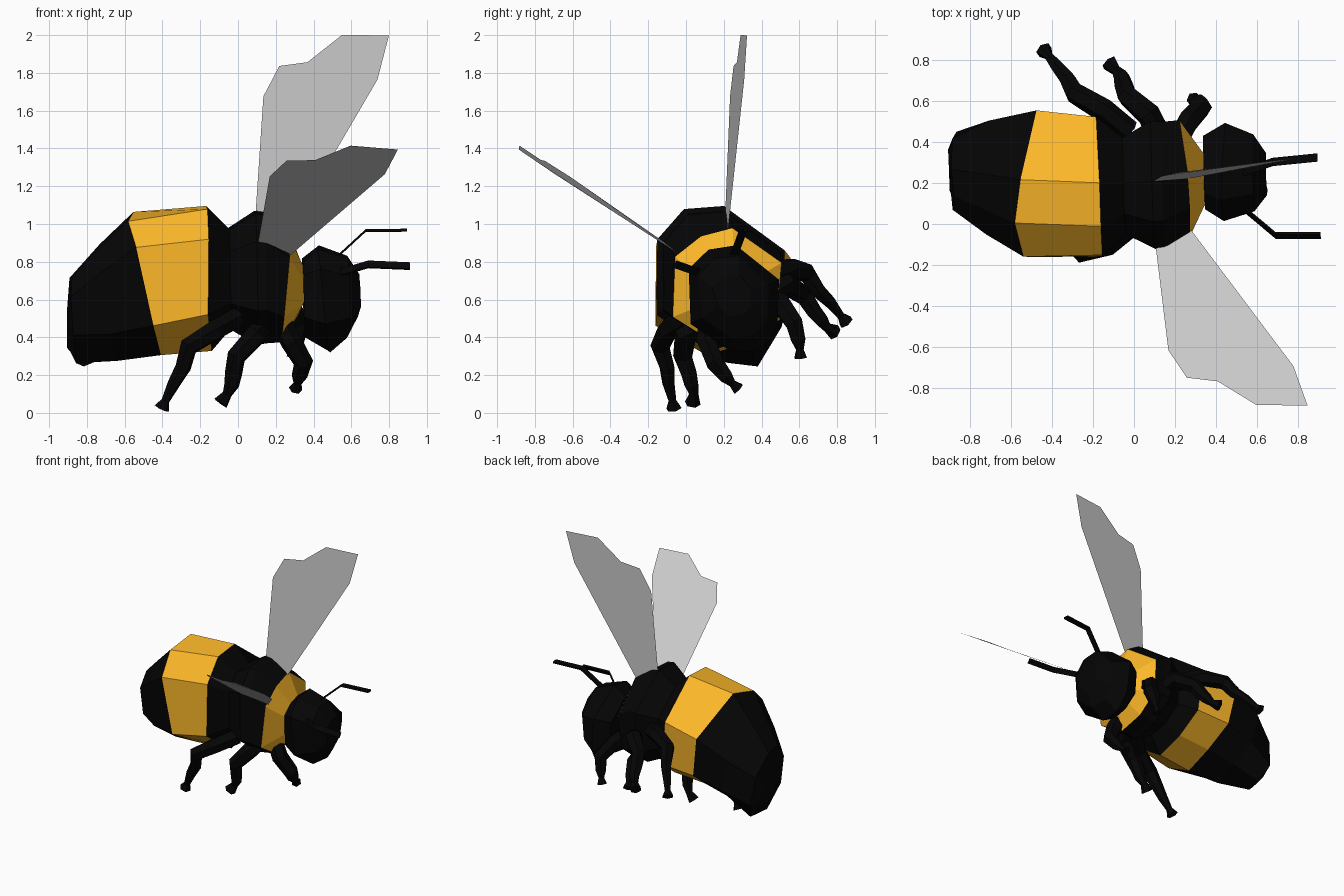
import bpy, bmesh
from mathutils import Matrix, Vector

if "Cube" in bpy.data.objects:
    bpy.data.objects.remove(bpy.data.objects["Cube"])

# Body frame: forward, sideways, up (the insect is rolled towards the viewer)
side = Vector((-0.035, 0.894, 0.4465)).normalized()
up = Vector((0, -0.447, 0.894)).normalized()
fwd = side.cross(up).normalized()
side = up.cross(fwd)
FRAME = Matrix((fwd, side, up)).transposed().to_4x4()
FRAME.translation = side * 0.478


def material(name, rgb):
    m = bpy.data.materials.new(name)
    m.diffuse_color = (*rgb, 1)
    m.use_nodes = True
    m.node_tree.nodes["Principled BSDF"].inputs["Base Color"].default_value = m.diffuse_color
    return m


BLACK = material("black", (0.0015, 0.0015, 0.0015))
YELLOW = material("yellow", (0.98, 0.48, 0.022))
GREY = material("wing_grey", (0.55, 0.55, 0.55))


def finish(name, bm, mat):
    bmesh.ops.recalc_face_normals(bm, faces=bm.faces)
    me = bpy.data.meshes.new(name)
    bm.to_mesh(me)
    bm.free()
    me.transform(FRAME)
    me.materials.append(mat)
    ob = bpy.data.objects.new(name, me)
    bpy.context.collection.objects.link(ob)
    return ob


def loft(name, rings, mat):
    """Skin a list of closed rings and cap both ends."""
    bm = bmesh.new()
    loops = [[bm.verts.new(p) for p in r] for r in rings]
    n = len(loops[0])
    for r, s in zip(loops, loops[1:]):
        for i in range(n):
            j = (i + 1) % n
            bm.faces.new((r[i], r[j], s[j], s[i]))
    bm.faces.new(loops[0])
    bm.faces.new(loops[-1])
    return finish(name, bm, mat)


def octagon(half):
    """Mirror a 5-point half section (ridge to belly) into an 8-sided ring."""
    return half + [(a, -b, c) for a, b, c in half[3:0:-1]]


WIDE = [(0, .97), (.197, .89), (.378, .536), (.22, .24), (0, .19)]


def scaled(a, s):
    return octagon([(a, b * s, .55 + (c - .55) * s) for b, c in WIDE])


# Abdomen
front = octagon([(-.145, 0, .97), (-.145, .197, .89), (-.155, .38, .536),
                 (-.13, .22, .24), (-.12, 0, .2)])
back = octagon([(-.565, 0, .905), (-.53, .21, .855), (-.445, .4, .485),
                (-.40, .23, .225), (-.38, 0, .185)])
mid = octagon([(-.72, 0, .74), (-.71, .165, .69), (-.68, .305, .39),
               (-.63, .2, .18), (-.60, 0, .14)])
tail = octagon([(-.862, 0, .585), (-.872, .11, .52), (-.862, .185, .33),
                (-.845, .12, .13), (-.80, 0, .05)])
end = octagon([(-.876, 0, .45), (-.88, .05, .42), (-.886, .1, .33),
               (-.888, .06, .2), (-.888, 0, .16)])
loft("abdomen_tail", [back, mid, tail, end], BLACK)
loft("abdomen_band", [front, back], YELLOW)

# Thorax and collar
collar = octagon([(.29, 0, .80), (.285, .17, .765), (.25, .322, .485),
                  (.24, .19, .27), (.24, 0, .23)])
neck = octagon([(.38, 0, .58), (.375, .075, .55), (.36, .13, .47),
                (.335, .08, .38), (.33, 0, .36)])
loft("thorax", [front, scaled(-.03, .7), scaled(.11, .925), scaled(.16, .905), collar], BLACK)
loft("collar", [collar, neck], YELLOW)

# Head
loft("head", [
    octagon([(.36, 0, .64), (.36, .1, .62), (.36, .2, .42), (.37, .12, .26), (.38, 0, .22)]),
    octagon([(.44, 0, .72), (.45, .14, .675), (.47, .262, .41), (.49, .14, .19), (.505, 0, .11)]),
    octagon([(.60, 0, .665), (.60, .12, .62), (.605, .195, .41), (.59, .11, .25), (.575, 0, .21)]),
    octagon([(.66, 0, .55), (.662, .08, .53), (.665, .1, .43), (.65, .06, .35), (.64, 0, .33)]),
], BLACK)


def tube_rings(path, sides=6):
    """Rings around a path of (a, b, c, radius)."""
    pts = [Vector(p[:3]) for p in path]
    rings = []
    for i, p in enumerate(pts):
        t = (pts[min(i + 1, len(pts) - 1)] - pts[max(i - 1, 0)]).normalized()
        u = t.cross(Vector((0, 1, 0))).normalized()
        r = path[i][3]
        rings.append([p + Matrix.Rotation(6.28319 * k / sides, 3, t) @ u * r for k in range(sides)])
    return rings


def flip(rings, s):
    return [[(p[0], p[1] * s, p[2]) for p in r] for r in rings]


LEGS = {
    "rear_leg": [(0, .25, .45, .06), (-.12, .365, .435, .058), (-.26, .435, .375, .052),
                 (-.29, .45, .26, .042), (-.34, .48, .18, .034), (-.385, .5, .09, .022),
                 (-.405, .51, .05, .042)],
    "middle_leg": [(.14, .2, .38, .06), (.10, .3, .37, .06), (-.005, .36, .275, .052),
                   (-.02, .37, .18, .046), (-.03, .385, .12, .04), (-.055, .395, .07, .026),
                   (-.09, .42, .03, .042)],
    "front_leg": [(.24, .16, .38, .055), (.29, .22, .29, .058), (.355, .235, .17, .052),
                  (.335, .215, .08, .042), (.325, .2, .03, .022), (.315, .185, -.01, .036)],
}

# Antenna path, a flat bent strip
ANTENNA = [(.55, .1, .63), (.70, .2, .728), (.92, .213, .72)]
wide, thin = Vector((0, .87, -.49)) * .02, Vector((0, .49, .87)) * .007
strip = [[Vector(p) + wide * i + thin * j for i, j in ((-1, -1), (1, -1), (1, 1), (-1, 1))]
         for p in ANTENNA]

# Wing outline, a single thin sheet
WING = [(.115, .17, .84), (.168, .475, 1.395), (.255, .56, 1.53), (.405, .58, 1.54),
        (.59, .655, 1.66), (.84, .676, 1.643), (.775, .56, 1.44), (.29, .14, .76)]

# Paired parts
for s, tag in ((-1, "right"), (1, "left")):
    for name, path in LEGS.items():
        loft(f"{tag}_{name}", flip(tube_rings(path), s), BLACK)
    loft(f"{tag}_antenna", flip(strip, s), BLACK)
    bm = bmesh.new()
    bm.faces.new([bm.verts.new((a, b * s, c)) for a, b, c in WING])
    finish(f"{tag}_wing", bm, GREY)
